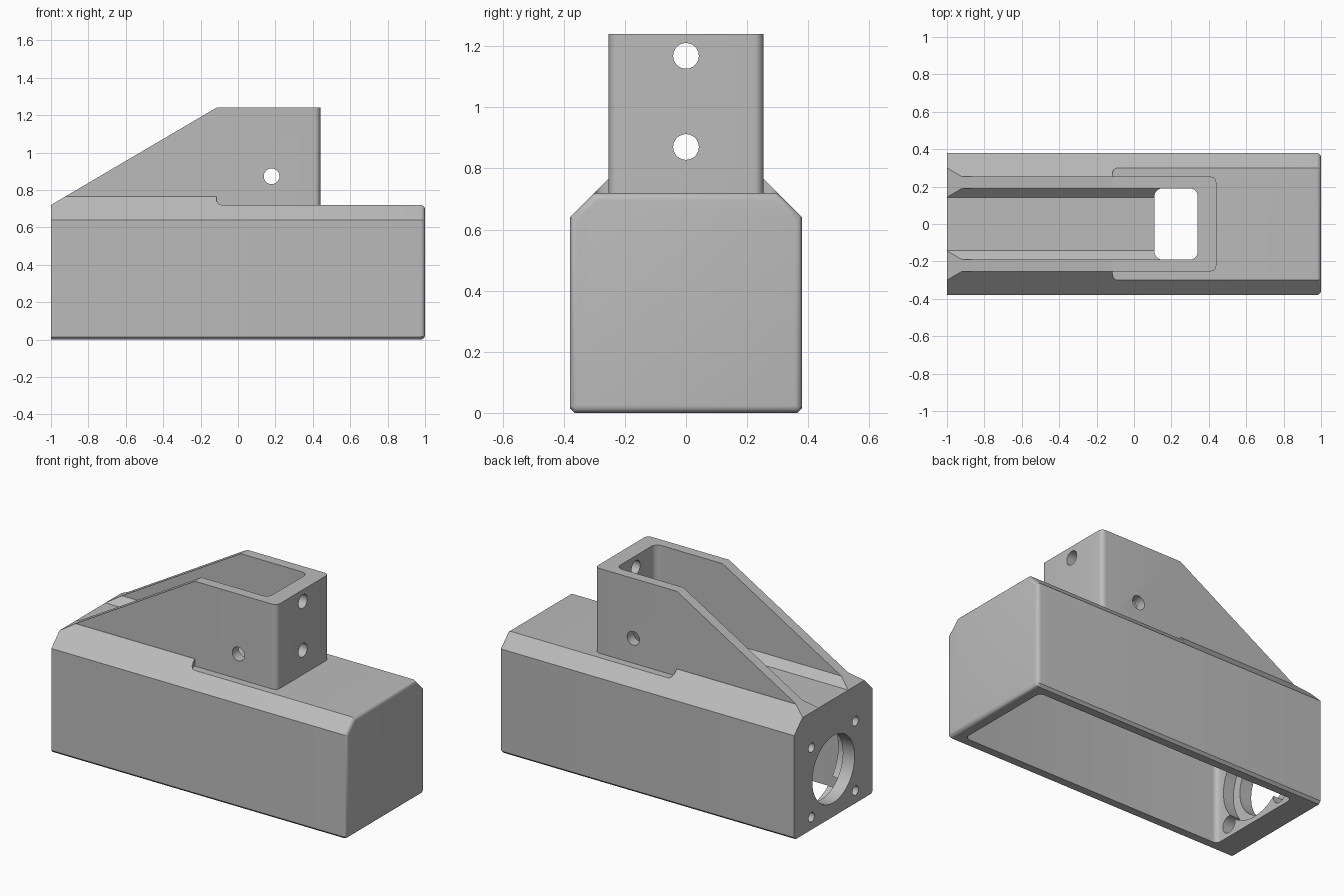
import bpy, bmesh, math

if "Cube" in bpy.data.objects:
    bpy.data.objects.remove(bpy.data.objects["Cube"])

grey = bpy.data.materials.new("plain_grey")
grey.diffuse_color = (0.5, 0.5, 0.5, 1)
grey.use_nodes = True
grey.node_tree.nodes["Principled BSDF"].inputs["Base Color"].default_value = grey.diffuse_color


def prism(name, pts, axis, lo, hi, round_end=0):
    """Extrude a 2D outline along an axis; optionally round its far end."""
    place = {'x': lambda a, b, t: (t, a, b),
             'y': lambda a, b, t: (a, t, b),
             'z': lambda a, b, t: (a, b, t)}[axis]
    bm = bmesh.new()
    near = [bm.verts.new(place(a, b, lo)) for a, b in pts]
    far = [bm.verts.new(place(a, b, hi)) for a, b in pts]
    bm.faces.new(near)
    end = bm.faces.new(far)
    n = len(pts)
    for i in range(n):
        j = (i + 1) % n
        bm.faces.new((near[i], near[j], far[j], far[i]))
    if round_end:
        bmesh.ops.bevel(bm, geom=list(end.edges), offset=round_end, segments=5,
                        profile=0.5, affect='EDGES', clamp_overlap=False)
    bmesh.ops.recalc_face_normals(bm, faces=bm.faces)
    me = bpy.data.meshes.new(name)
    bm.to_mesh(me)
    bm.free()
    ob = bpy.data.objects.new(name, me)
    bpy.context.collection.objects.link(ob)
    me.materials.append(grey)
    return ob


def circle(u, v, r, n=40):
    return [(u + r * math.cos(2 * math.pi * i / n), v + r * math.sin(2 * math.pi * i / n))
            for i in range(n)]


def rounded(u0, u1, v, r, n=6):
    """Rounded rectangle, symmetric about the second coordinate."""
    corners = [(u1 - r, v - r), (u0 + r, v - r), (u0 + r, r - v), (u1 - r, r - v)]
    return [(cu + r * math.cos((k + i / n) * math.pi / 2),
             cv + r * math.sin((k + i / n) * math.pi / 2))
            for k, (cu, cv) in enumerate(corners) for i in range(n + 1)]


def mirrored(half):
    """Complete a half outline (y > 0, from bottom to top)."""
    return half + [(-a, b) for a, b in reversed(half)]


def combine(target, tool, op):
    m = target.modifiers.new(op.lower(), 'BOOLEAN')
    m.operation, m.solver, m.object = op, 'EXACT', tool
    bpy.ops.object.select_all(action='DESELECT')
    bpy.context.view_layer.objects.active = target
    target.select_set(True)
    bpy.ops.object.modifier_apply(modifier=m.name)
    bpy.data.objects.remove(tool, do_unlink=True)


# Main housing with chamfered shoulders and a rounded closed end
housing = prism("motor_housing", mirrored([(0.365, 0), (0.38, 0.015), (0.38, 0.64), (0.30, 0.72)]),
                'x', -1.05, 1.0, 0.024)

# Raised shoulders beside the tower, ending in a rounded step
shoulder = prism("shoulder", mirrored([(0.36, 0.62), (0.36, 0.66), (0.255, 0.765)]), 'x', -1.05, 0.0)
combine(shoulder, prism("step", rounded(-0.115, 0.5, 0.30, 0.03), 'z', 0.72, 1.0), 'DIFFERENCE')
combine(housing, shoulder, 'UNION')

# Tower block
combine(housing, prism("tower", rounded(-1.05, 0.44, 0.253, 0.03), 'z', 0.65, 1.24), 'UNION')

cutters = [
    # Sloped front of the tower and flat mounting end
    prism("slope", [(-1.5, -0.5), (-1, -0.5), (-1, 0.72), (-0.115, 1.24), (0.5, 1.6014), (-1.5, 1.6014)],
          'y', -1, 1),
    # Channel between the side walls, and the well opening below it
    prism("channel", mirrored([(0.143, 0.72), (0.19, 0.767), (0.19, 1.5)]), 'x', -1.2, 0.17),
    prism("well", rounded(0.11, 0.34, 0.19, 0.04), 'z', 0.5, 1.45),
    # Cavity open at the bottom
    prism("cavity", rounded(-0.85, 0.93, 0.315, 0.03), 'z', -0.1, 0.60),
    # Shaft opening with inner counterbore
    prism("shaft_hole", circle(0, 0.29, 0.205, 64), 'x', -1.2, -0.7),
    prism("shaft_bore", circle(0, 0.29, 0.26, 64), 'x', -0.92, -0.7),
    # Tower cross holes
    prism("side_hole", circle(0.18, 0.873, 0.042), 'y', -0.6, 0.6),
    prism("low_hole", circle(0, 0.87, 0.042), 'x', 0.25, 0.6),
    prism("high_hole", circle(0, 1.168, 0.042), 'x', 0.25, 0.6),
]
# Four screw holes with inner recesses
for sy in (-0.213, 0.213):
    for sz in (0.077, 0.503):
        cutters.append(prism("screw_hole", circle(sy, sz, 0.029, 24), 'x', -1.2, -0.8))
        cutters.append(prism("screw_recess", circle(sy, sz, 0.052, 24), 'x', -0.92, -0.8))
for c in cutters:
    combine(housing, c, 'DIFFERENCE')

bpy.ops.object.select_all(action='DESELECT')
housing.select_set(True)
bpy.context.view_layer.objects.active = housing
bpy.ops.object.shade_smooth_by_angle(angle=math.radians(30))
